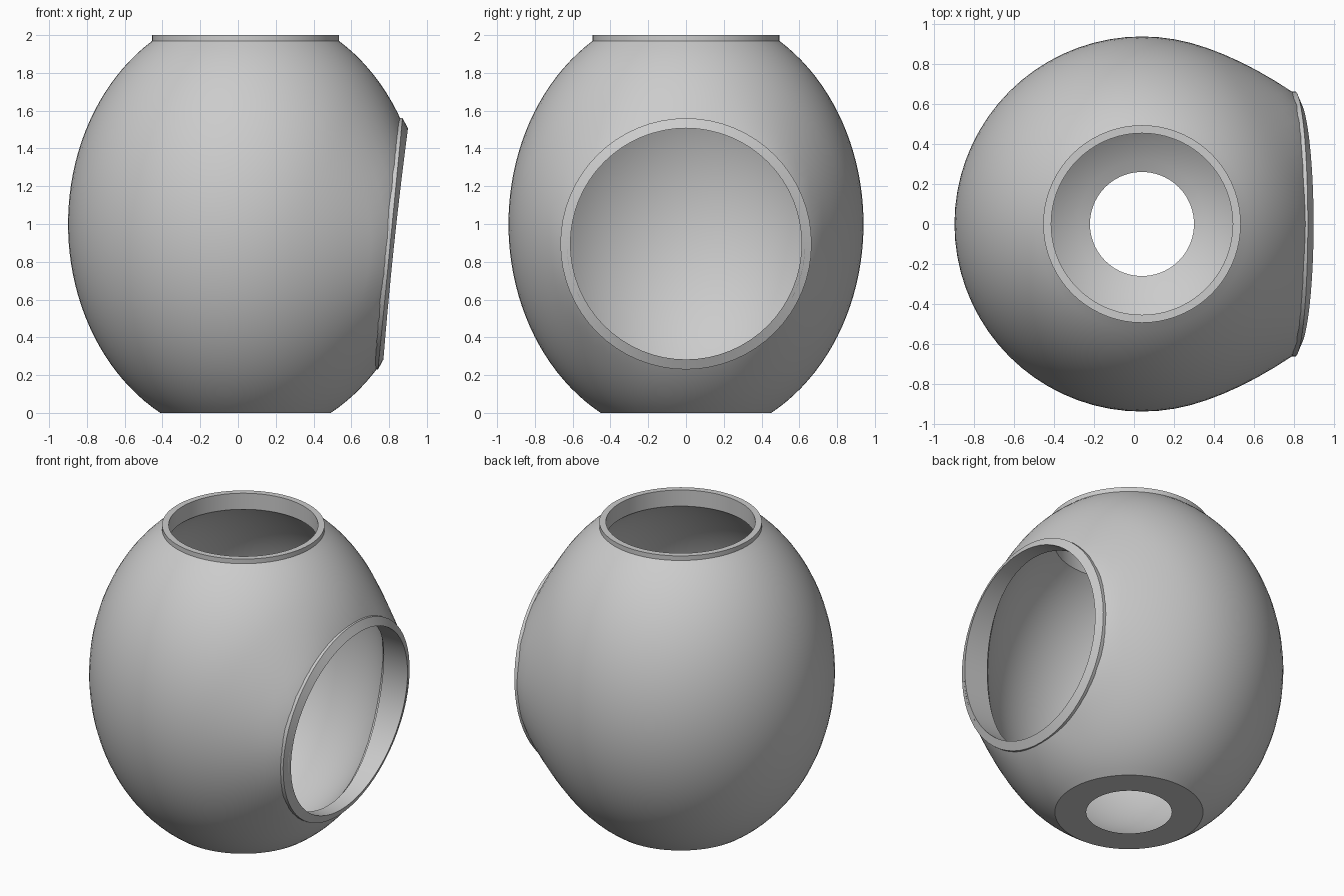
import bpy, bmesh, math

if "Cube" in bpy.data.objects:
    bpy.data.objects.remove(bpy.data.objects["Cube"])

CX, CZ = 0.04, 1.0            # vessel axis and mid height
A, B = 0.94, 1.14             # outer half width and half height
INNER = 0.92                  # inner surface scale
WZ, R_OUT, R_IN = 0.895, 0.665, 0.612   # side window
COLLAR_OUT, COLLAR_IN = 0.495, 0.455

grey = bpy.data.materials.new("plain_grey")
grey.use_nodes = True
colour = (0.6, 0.6, 0.6, 1)
grey.diffuse_color = colour
grey.node_tree.nodes["Principled BSDF"].inputs["Base Color"].default_value = colour


def make(name, bm):
    bmesh.ops.recalc_face_normals(bm, faces=bm.faces)
    mesh = bpy.data.meshes.new(name)
    bm.to_mesh(mesh)
    bm.free()
    obj = bpy.data.objects.new(name, mesh)
    bpy.context.collection.objects.link(obj)
    mesh.materials.append(grey)
    return obj


def skin(bm, rings):
    """Join closed vertex rings into a closed band."""
    rows = [[bm.verts.new(p) for p in ring] for ring in rings]
    n = len(rows[0])
    for i, row in enumerate(rows):
        nxt = rows[(i + 1) % len(rows)]
        for j in range(n):
            k = (j + 1) % n
            bm.faces.new((row[j], row[k], nxt[k], nxt[j]))


def smooth(obj):
    bpy.ops.object.select_all(action='DESELECT')
    obj.select_set(True)
    bpy.context.view_layer.objects.active = obj
    bpy.ops.object.shade_smooth_by_angle(angle=math.radians(35))


def side_x(y, z, s=1.0):
    """x of the ellipsoid surface on the window side."""
    d = 1 - ((z - CZ) / (B * s)) ** 2 - (y / (A * s)) ** 2
    return CX + A * s * math.sqrt(max(d, 0))


def rim_x(sin_a):
    return 0.793 + 0.065 * sin_a


def bulge(x, y, z):
    """Pull the wall out to meet the window rim."""
    r = math.hypot(y, z - WZ)
    if x < CX or r > 0.9 or r < 0.01:
        return x
    c, s = y / r, (z - WZ) / r
    gap = max(0, rim_x(s) - 0.005 - side_x(R_OUT * c, WZ + R_OUT * s))
    w = min(1, (0.9 - r) / (0.9 - R_OUT))
    return x + gap * w ** 1.4


def arc(s, z0, z1, steps):
    """Ellipsoid profile between two heights."""
    t0, t1 = (math.asin((z - CZ) / (B * s)) for z in (z0, z1))
    angles = [t0 + (t1 - t0) * i / steps for i in range(steps + 1)]
    return [(A * s * math.cos(t), CZ + B * s * math.sin(t)) for t in angles]


# Hollow vessel body with collar and drain hole
top_out = CZ + B * math.sqrt(1 - (COLLAR_OUT / A) ** 2)
top_in = CZ + B * INNER * math.sqrt(1 - (COLLAR_IN / (A * INNER)) ** 2)
outer = arc(1, 0, top_out, 40)
profile = outer + [(COLLAR_OUT, 2), (COLLAR_IN, 2)] + arc(INNER, top_in, 0, 32)
N = 72
rings = []
for i, (r, z) in enumerate(profile):
    ring = []
    for j in range(N):
        a = 2 * math.pi * j / N
        x, y = CX + r * math.cos(a), r * math.sin(a)
        ring.append((bulge(x, y, z) if i < len(outer) else x, y, z))
    rings.append(ring)
bm = bmesh.new()
skin(bm, rings)
body = make("vessel_body", bm)

# Window cut through the side wall
bpy.ops.mesh.primitive_cylinder_add(vertices=64, radius=0.63, depth=1,
                                    location=(0.85, 0, WZ), rotation=(0, math.pi / 2, 0))
cutter = bpy.context.object
cutter.name = "window_cutter"
cutter.hide_render = True
mod = body.modifiers.new("window", 'BOOLEAN')
mod.operation, mod.object, mod.solver = 'DIFFERENCE', cutter, 'EXACT'
bpy.context.view_layer.objects.active = body
bpy.ops.object.modifier_apply(modifier=mod.name)
bpy.data.objects.remove(cutter)
smooth(body)

# Raised window rim with a sloping face
rows = [[] for _ in range(5)]
for j in range(64):
    a = 2 * math.pi * j / 64
    c, s = math.cos(a), math.sin(a)
    back = side_x(R_IN * c, WZ + R_IN * s, INNER)
    section = [(R_IN, back), (0.64, back + 0.02), (R_OUT, rim_x(s) - 0.03),
               (R_OUT, rim_x(s) + 0.013), (R_IN, rim_x(s) + 0.042 - 0.008 * c * c)]
    for row, (r, x) in zip(rows, section):
        row.append((x, r * c, WZ + r * s))
bm = bmesh.new()
skin(bm, rows)
smooth(make("window_rim", bm))
